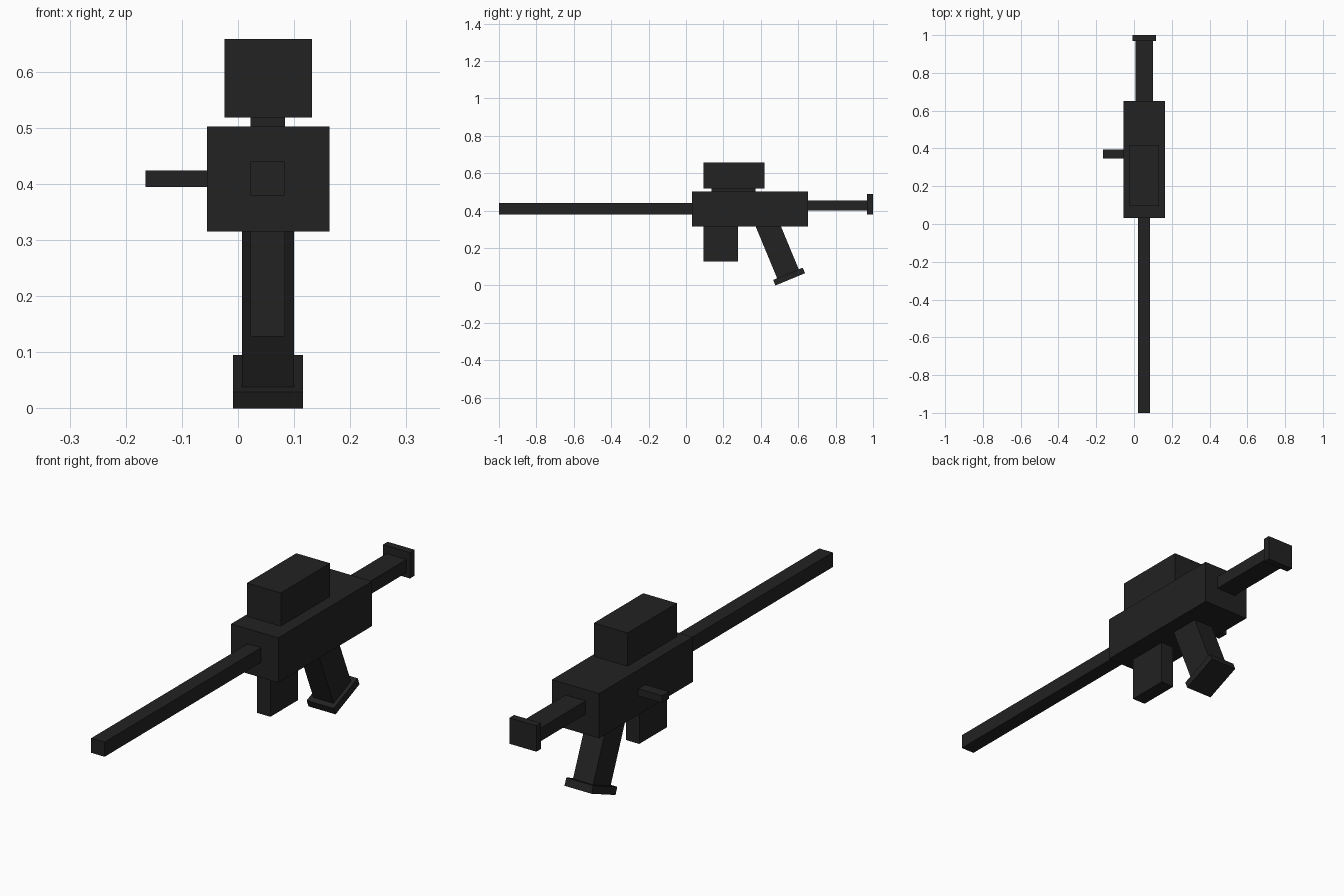
import bpy, bmesh, math
from mathutils import Vector

if "Cube" in bpy.data.objects:
    bpy.data.objects.remove(bpy.data.objects["Cube"])

black = bpy.data.materials.new("matte black")
black.diffuse_color = (0.016, 0.016, 0.016, 1)
black.use_nodes = True
black.node_tree.nodes["Principled BSDF"].inputs["Base Color"].default_value = black.diffuse_color


def prism(name, x0, x1, outline):
    """Extrude a (y, z) side outline from x0 to x1."""
    bm = bmesh.new()
    face = bm.faces.new([bm.verts.new((x0, y, z)) for y, z in outline])
    ext = bmesh.ops.extrude_face_region(bm, geom=[face])
    verts = [v for v in ext["geom"] if isinstance(v, bmesh.types.BMVert)]
    bmesh.ops.translate(bm, verts=verts, vec=(x1 - x0, 0, 0))
    bmesh.ops.recalc_face_normals(bm, faces=bm.faces)
    mesh = bpy.data.meshes.new(name)
    bm.to_mesh(mesh)
    bm.free()
    mesh.materials.append(black)
    obj = bpy.data.objects.new(name, mesh)
    bpy.context.collection.objects.link(obj)
    return obj


def box(name, x, y, z):
    prism(name, *x, [(y[0], z[0]), (y[1], z[0]), (y[1], z[1]), (y[0], z[1])])


NARROW, MID, WIDE = (0.022, 0.084), (0.007, 0.1), (-0.009, 0.116)

# Receiver, barrel and magazine
box("receiver", (-0.055, 0.163), (0.033, 0.652), (0.315, 0.502))
box("barrel", NARROW, (-1.0, 0.033), (0.379, 0.44))
box("magazine", NARROW, (0.094, 0.277), (0.128, 0.315))

# Scope on its mount
box("scope_mount", NARROW, (0.137, 0.372), (0.502, 0.518))
box("scope", (-0.024, 0.132), (0.094, 0.419), (0.518, 0.658))

# Stock and butt plate
box("stock", MID, (0.652, 0.969), (0.4, 0.455))
box("butt_plate", WIDE, (0.969, 1.0), (0.38, 0.488))

# Side bolt handle
box("bolt_handle", (-0.165, -0.055), (0.348, 0.394), (0.394, 0.424))

# Raked grip and its foot, laid out along tilted axes
tilt = math.radians(22.5)
along = Vector((math.cos(tilt), math.sin(tilt)))
up = Vector((-math.sin(tilt), math.cos(tilt)))
corner = Vector((0.466, 0.0295))
foot = [corner, corner + along * 0.171, corner + along * 0.171 - up * 0.032, corner - up * 0.032]
prism("grip_foot", *WIDE, foot)
low_front, low_back = corner + along * 0.023, corner + along * 0.148
top = [p + up * ((0.315 - p.y) / up.y) for p in (low_back, low_front)]
prism("grip", *MID, [low_front, low_back] + top)
